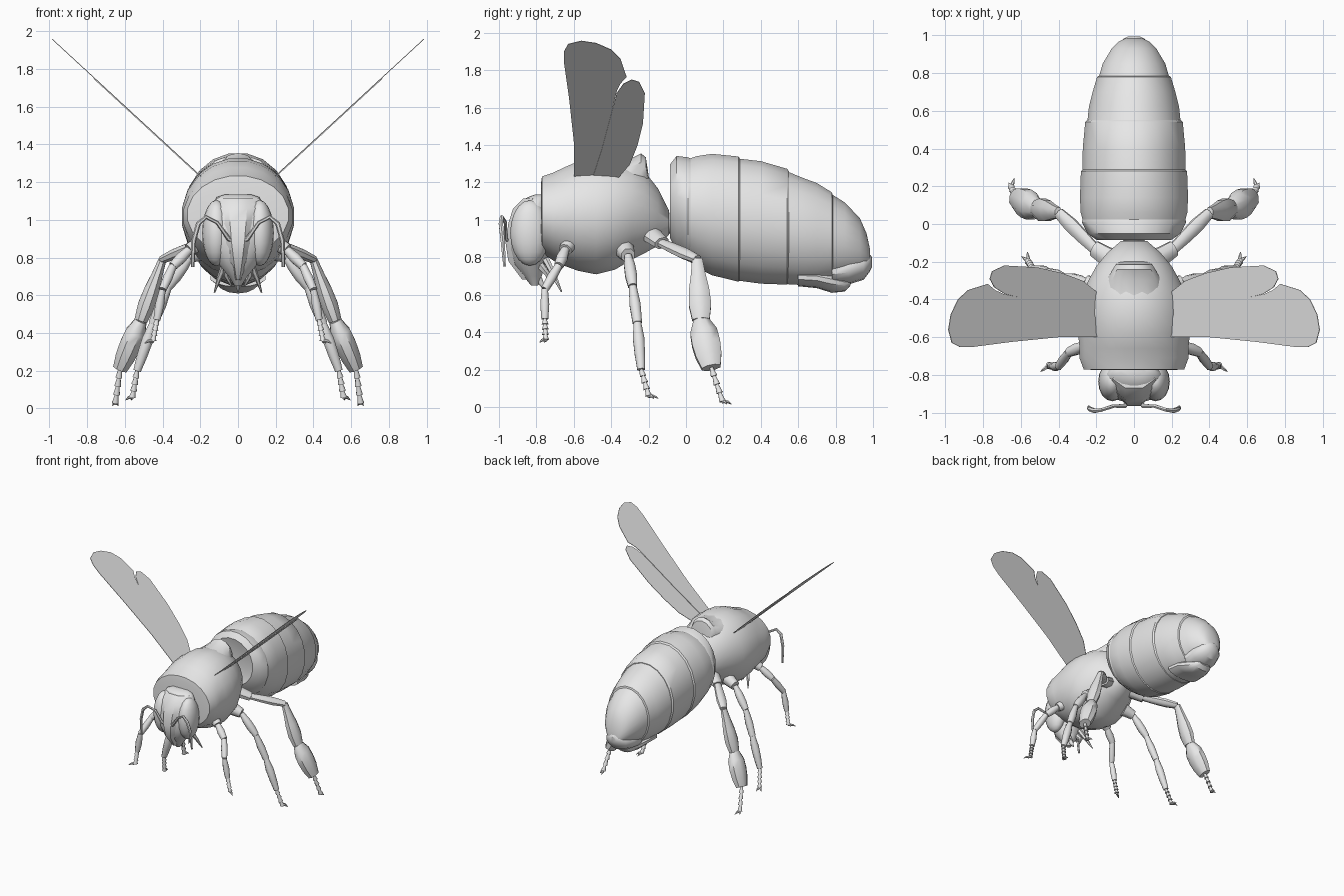
import bpy, bmesh, math
from mathutils import Vector as V

grey = bpy.data.materials.new("light grey")
grey.diffuse_color = (0.8, 0.8, 0.8, 1)


def finish(name, bm, angle=35):
    bmesh.ops.recalc_face_normals(bm, faces=bm.faces)
    me = bpy.data.meshes.new(name)
    bm.to_mesh(me)
    bm.free()
    ob = bpy.data.objects.new(name, me)
    bpy.context.collection.objects.link(ob)
    me.materials.append(grey)
    bpy.ops.object.select_all(action='DESELECT')
    ob.select_set(True)
    bpy.context.view_layer.objects.active = ob
    bpy.ops.object.shade_smooth_by_angle(angle=math.radians(angle))
    return ob


def ring(c, u, v, n):
    return [c + u * math.cos(a) + v * math.sin(a)
            for a in (2 * math.pi * (i + 0.5) / n for i in range(n))]


def loft(name, rings, angle=35):
    bm = bmesh.new()
    vs = [[bm.verts.new(p) for p in r] for r in rings]
    n = len(vs[0])
    for a, b in zip(vs, vs[1:]):
        for i in range(n):
            j = (i + 1) % n
            bm.faces.new((a[i], a[j], b[j], b[i]))
    bm.faces.new(vs[0])
    bm.faces.new(vs[-1])
    return finish(name, bm, angle)


def body(name, sections, n=20):
    # sections along y: (y, top z, bottom z, half width)
    return loft(name, [ring(V((0, y, (t + b) / 2)), V((w, 0, 0)), V((0, 0, (t - b) / 2)), n)
                       for y, t, b, w in sections])


def limb(name, pts, radii, n=8, flat=1.0):
    # tube through points; flat scales the thickness sideways
    pts = [V(p) for p in pts]
    rings = []
    for i, (p, r) in enumerate(zip(pts, radii)):
        d = (pts[min(i + 1, len(pts) - 1)] - pts[max(i - 1, 0)]).normalized()
        ref = V((0, 1, 0)) if abs(d.y) < 0.85 else V((0, 0, 1))
        u = (ref - d * ref.dot(d)).normalized()
        rings.append(ring(p, u * r, d.cross(u) * r * flat, n))
    return loft(name, rings, 50)


def segment(name, a, b, profile, flat=1.0):
    # one leg joint, profile = radii spread evenly from a to b
    a, b = V(a), V(b)
    k = len(profile) - 1
    limb(name, [a.lerp(b, i / k) for i in range(k + 1)], profile, flat=flat)


def ellipsoid(name, c, r):
    bm = bmesh.new()
    bmesh.ops.create_uvsphere(bm, u_segments=16, v_segments=10, radius=1)
    for v in bm.verts:
        v.co = V((v.co.x * r[0] + c[0], v.co.y * r[1] + c[1], v.co.z * r[2] + c[2]))
    return finish(name, bm)


# thorax with front collar and raised rear shield
body("thorax", [(-0.775, 1.2, 0.86, 0.2), (-0.77, 1.235, 0.82, 0.27), (-0.71, 1.255, 0.78, 0.293),
                (-0.66, 1.28, 0.755, 0.292), (-0.58, 1.315, 0.725, 0.30), (-0.48, 1.33, 0.705, 0.30),
                (-0.38, 1.325, 0.73, 0.285), (-0.29, 1.3, 0.785, 0.24), (-0.22, 1.26, 0.82, 0.2),
                (-0.15, 1.17, 0.86, 0.14), (-0.09, 1.05, 0.92, 0.07)])
body("thorax_shield", [(-0.4, 1.32, 1.1, 0.17), (-0.3, 1.325, 1.1, 0.15), (-0.24, 1.355, 1.1, 0.115),
                       (-0.215, 1.335, 1.12, 0.1), (-0.2, 1.24, 1.12, 0.08)], 14)
body("waist", [(-0.16, 1.1, 0.9, 0.08), (-0.1, 1.03, 0.93, 0.05), (-0.04, 1.08, 0.9, 0.09)], 12)

# abdomen made of overlapping plates
body("abdomen_front_plate", [(-0.06, 1.2, 0.95, 0.12), (-0.085, 1.3, 0.9, 0.2), (-0.05, 1.345, 0.83, 0.25),
                             (0.01, 1.338, 0.775, 0.28), (0.03, 1.33, 0.77, 0.275)])
body("abdomen_second_plate", [(0.0, 1.325, 0.79, 0.27), (0.06, 1.345, 0.74, 0.286), (0.14, 1.357, 0.7, 0.29),
                              (0.28, 1.343, 0.665, 0.285), (0.29, 1.33, 0.675, 0.275)])
body("abdomen_third_plate", [(0.25, 1.335, 0.675, 0.276), (0.4, 1.318, 0.655, 0.275),
                             (0.54, 1.277, 0.65, 0.262), (0.55, 1.265, 0.66, 0.252)])
body("abdomen_fourth_plate", [(0.5, 1.28, 0.655, 0.255), (0.62, 1.23, 0.648, 0.242), (0.7, 1.2, 0.65, 0.222),
                              (0.78, 1.15, 0.67, 0.198), (0.785, 1.135, 0.68, 0.19)])
body("abdomen_tail_plate", [(0.74, 1.165, 0.665, 0.2), (0.85, 1.095, 0.69, 0.168), (0.93, 1.01, 0.71, 0.12),
                            (0.965, 0.93, 0.73, 0.085), (0.985, 0.84, 0.75, 0.045)])
body("tail_upper_lobe", [(0.78, 0.8, 0.65, 0.13), (0.87, 0.82, 0.655, 0.125), (0.95, 0.825, 0.68, 0.095),
                         (0.98, 0.82, 0.72, 0.06), (0.995, 0.8, 0.75, 0.03)], 14)
body("tail_lower_lobe", [(0.6, 0.74, 0.645, 0.15), (0.7, 0.74, 0.635, 0.14), (0.78, 0.73, 0.61, 0.11),
                         (0.85, 0.7, 0.617, 0.08), (0.88, 0.68, 0.65, 0.05)], 14)

# head, stacked upward: (z, front y, back y, half width)
head = [(0.65, -0.83, -0.79, 0.018), (0.7, -0.87, -0.77, 0.05), (0.76, -0.92, -0.75, 0.1),
        (0.84, -0.945, -0.73, 0.145), (0.93, -0.95, -0.72, 0.168), (1.02, -0.93, -0.72, 0.16),
        (1.08, -0.9, -0.72, 0.145), (1.12, -0.85, -0.73, 0.115), (1.135, -0.81, -0.75, 0.07)]
loft("head", [ring(V((0, (f + b) / 2, z)), V((w, 0, 0)), V((0, (b - f) / 2, 0)), 16) for z, f, b, w in head])
# raised triangular face
face = [(0.68, -0.875, 0.02), (0.78, -0.95, 0.055), (0.88, -0.965, 0.085), (0.98, -0.95, 0.105),
        (1.06, -0.925, 0.12), (1.115, -0.87, 0.115)]
loft("face_plate", [[V((-w, f + 0.05, z)), V((-w * 0.4, f, z)), V((w * 0.4, f, z)), V((w, f + 0.05, z)),
                     V((0, f + 0.11, z))] for z, f, w in face])
limb("neck", [(0, -0.8, 0.98), (0, -0.74, 0.99)], [0.13, 0.13], 12)
limb("tongue", [(0, -0.82, 0.74), (0, -0.78, 0.67), (0, -0.75, 0.62)], [0.03, 0.018, 0.004])

# wing outlines in side view (y, z); x follows from the wing slope
fore = [(-0.6, 1.23), (-0.6, 1.42), (-0.625, 1.65), (-0.652, 1.84), (-0.652, 1.9), (-0.63, 1.94), (-0.56, 1.957),
        (-0.48, 1.945), (-0.4, 1.91), (-0.35, 1.86), (-0.318, 1.765), (-0.35, 1.73), (-0.37, 1.69),
        (-0.44, 1.4), (-0.49, 1.23)]
hind = [(-0.5, 1.225), (-0.45, 1.38), (-0.37, 1.68), (-0.335, 1.73), (-0.29, 1.752), (-0.25, 1.74),
        (-0.22, 1.68), (-0.23, 1.52), (-0.26, 1.4), (-0.3, 1.3), (-0.36, 1.23)]


def wing(name, outline, s, lift):
    bm = bmesh.new()
    off = V((-0.74 * s, 0, 0.68))
    pts = [V((s * (0.19 + (z - 1.225) * 1.085), y, z)) for y, z in outline]
    lo = [bm.verts.new(p + off * (lift - 0.002)) for p in pts]
    hi = [bm.verts.new(p + off * (lift + 0.002)) for p in pts]
    bm.faces.new(lo)
    bm.faces.new(hi)
    for i in range(len(lo)):
        j = (i + 1) % len(lo)
        bm.faces.new((lo[i], lo[j], hi[j], hi[i]))
    finish(name, bm)


# legs: joints from hip to ankle, radii per joint, foot tip
slim = [0.02, 0.032, 0.034, 0.026]
legs = {
    "front": ([(0.2, -0.62, 0.88), (0.26, -0.645, 0.84), (0.345, -0.68, 0.755), (0.4, -0.755, 0.63),
               (0.43, -0.755, 0.47)],
              [[0.045, 0.035], [0.024, 0.032, 0.026], [0.022, 0.027, 0.022], [0.018, 0.026, 0.02]],
              (0.45, -0.75, 0.36), (0.03, -0.02), 1),
    "middle": ([(0.17, -0.33, 0.84), (0.25, -0.31, 0.81), (0.37, -0.285, 0.645), (0.45, -0.26, 0.45),
                (0.535, -0.24, 0.2)],
               [[0.055, 0.04], slim, [0.022, 0.032, 0.027], [0.022, 0.033, 0.03, 0.022]],
               (0.56, -0.2, 0.06), (0.02, 0.04), 1),
    "rear": ([(0.1, -0.2, 0.93), (0.21, -0.13, 0.875), (0.4, 0.06, 0.79), (0.515, 0.08, 0.465),
              (0.625, 0.135, 0.21)],
             [[0.06, 0.045], [0.03, 0.037, 0.04, 0.03], [0.03, 0.042, 0.058, 0.065, 0.05],
              [0.045, 0.078, 0.082, 0.075, 0.055]],
             (0.65, 0.195, 0.03), (0.0, 0.035), 0.75),
}
parts = ["hip", "thigh", "shin", "lower_shin"]

for s, side in ((1, "right"), (-1, "left")):
    def m(p):
        return V((s * p[0], p[1], p[2]))

    wing(side + "_forewing", fore, s, 0.0)
    wing(side + "_hindwing", hind, s, -0.004)
    ellipsoid(side + "_eye", (s * 0.115, -0.835, 0.93), (0.075, 0.105, 0.175))
    # bent antenna
    limb(side + "_antenna", [m(p) for p in [(0.02, -0.93, 0.88), (0.05, -0.965, 0.9), (0.11, -0.965, 0.985),
                                            (0.17, -0.985, 1.015), (0.21, -0.99, 0.98), (0.235, -0.98, 0.89),
                                            (0.24, -0.97, 0.75)]],
         [0.012, 0.012, 0.01, 0.011, 0.013, 0.013, 0.008], 6)
    # mouth feelers
    limb(side + "_jaw", [m((0.05, -0.8, 0.78)), m((0.065, -0.74, 0.71)), m((0.035, -0.72, 0.65))],
         [0.025, 0.016, 0.004], 6)
    limb(side + "_feeler", [m((0.06, -0.75, 0.79)), m((0.1, -0.7, 0.69)), m((0.125, -0.665, 0.615))],
         [0.02, 0.013, 0.004], 6)
    for leg, (joints, radii, tip, claw, flat) in legs.items():
        for part, a, b, r in zip(parts, joints, joints[1:], radii):
            segment(f"{side}_{leg}_{part}", m(a), m(b), r, flat)
        # beaded foot
        a, b = m(joints[-1]), m(tip)
        for i in range(4):
            segment(f"{side}_{leg}_foot_{i + 1}", a.lerp(b, i / 4), a.lerp(b, (i + 1) / 4),
                    [0.01, 0.014, 0.019])
        # paired claws
        for k in (-1, 1):
            d = V((s * (claw[0] + 0.015 * k), claw[1] - 0.012 * k, -0.015))
            limb(f"{side}_{leg}_claw", [b, b + d * 0.6 + V((0, 0, 0.006)), b + d], [0.012, 0.008, 0.002], 6)
